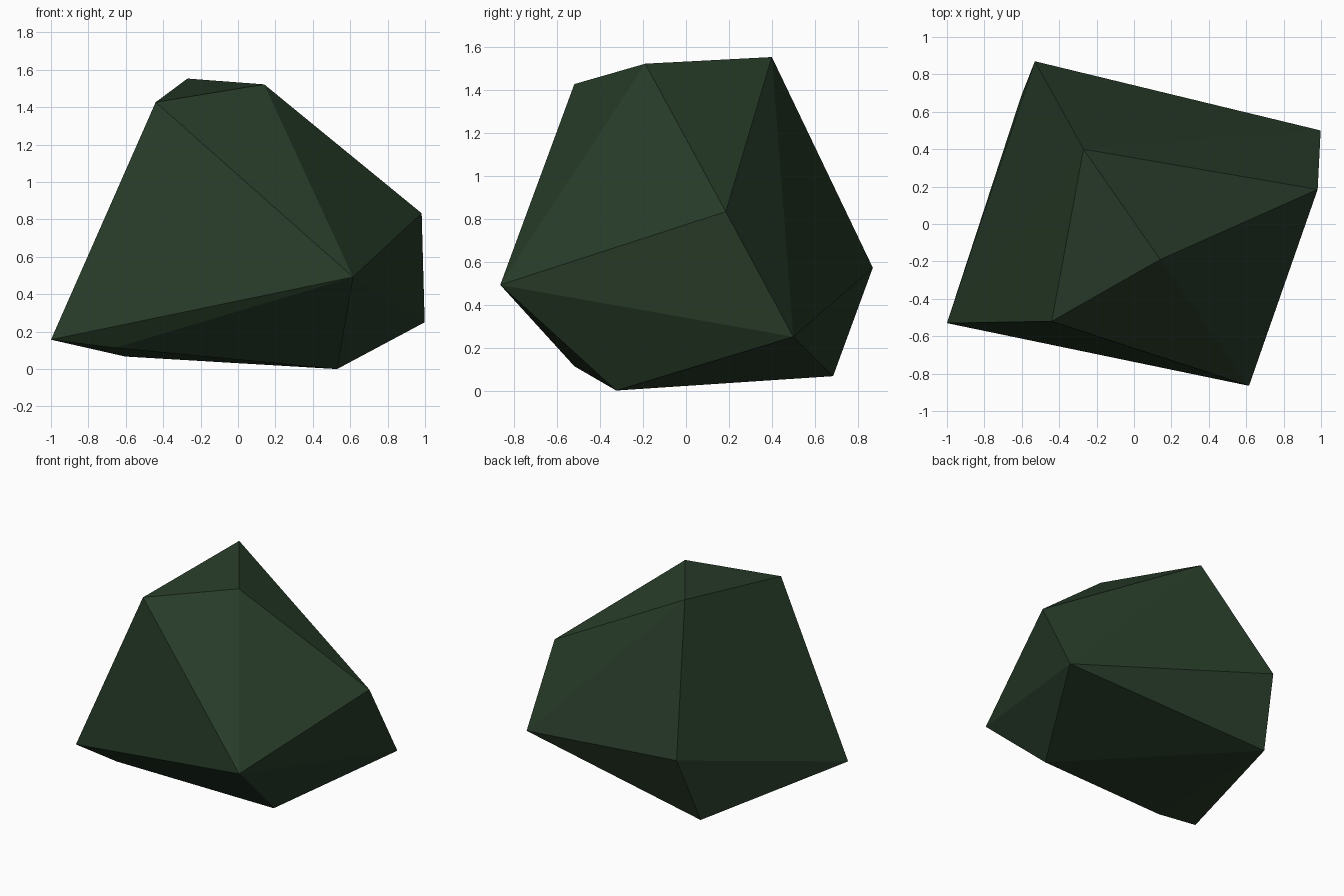
import bpy
import bmesh

# Remove the default cube
default_cube = bpy.data.objects.get("Cube")
if default_cube:
    bpy.data.objects.remove(default_cube, do_unlink=True)


def make_material(name, colour):
    material = bpy.data.materials.new(name)
    material.use_nodes = True
    material.diffuse_color = colour
    shader = next(n for n in material.node_tree.nodes if n.type == "BSDF_PRINCIPLED")
    shader.inputs["Base Color"].default_value = colour
    shader.inputs["Roughness"].default_value = 0.9
    return material


def make_hull(name, points, material):
    """Wrap a faceted convex skin around a few corner points."""
    bm = bmesh.new()
    for point in points:
        bm.verts.new(point)
    bmesh.ops.convex_hull(bm, input=bm.verts[:], use_existing_faces=False)
    bmesh.ops.recalc_face_normals(bm, faces=bm.faces[:])
    for face in bm.faces:
        face.smooth = False
    mesh = bpy.data.meshes.new(name)
    bm.to_mesh(mesh)
    bm.free()
    mesh.materials.append(material)
    rock = bpy.data.objects.new(name, mesh)
    bpy.context.collection.objects.link(rock)
    return rock


# Corners of the flat crown
crown = [(-0.27, 0.40, 1.553), (-0.44, -0.52, 1.427), (0.14, -0.19, 1.522)]

# Corners around the widest part
girth = [
    (-0.53, 0.87, 0.572),
    (0.998, 0.50, 0.25),
    (0.982, 0.185, 0.833),
    (0.615, -0.865, 0.492),
    (-1.0, -0.53, 0.157),
]

# Corners of the underside
base = [(-0.66, -0.52, 0.113), (0.53, -0.325, 0.0), (-0.603, 0.685, 0.067)]

dark_green = make_material("dark moss green", (0.021, 0.045, 0.022, 1.0))
make_hull("faceted_rock", crown + girth + base, dark_green)
